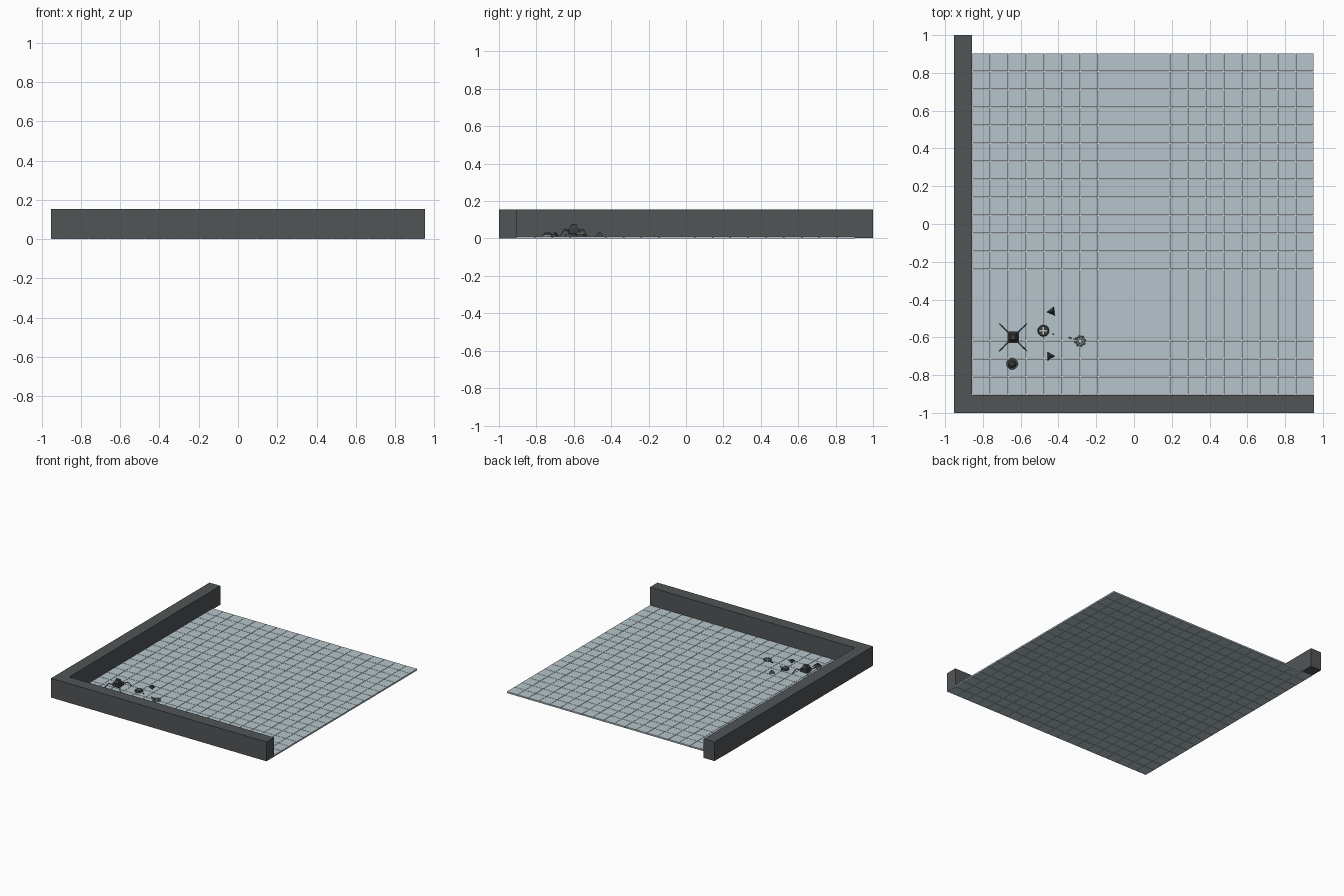
import bpy, bmesh, math
from mathutils import Vector, Matrix

if "Cube" in bpy.data.objects:
    bpy.data.objects.remove(bpy.data.objects["Cube"])


def mat(name, r, g, b):
    m = bpy.data.materials.new(name)
    m.diffuse_color = (r, g, b, 1)
    m.use_nodes = True
    m.node_tree.nodes["Principled BSDF"].inputs["Base Color"].default_value = m.diffuse_color
    return m


PALE = mat("pale blue grey", 0.47, 0.56, 0.60)
WALL = mat("wall grey", 0.083, 0.089, 0.093)
DARK = mat("dark grey", 0.045, 0.048, 0.05)
MID = mat("mid grey", 0.2, 0.21, 0.22)
LIGHT = mat("light grey", 0.5, 0.51, 0.52)
T = 0.0952       # tile pitch
FLOOR = 0.012    # floor top


def finish(name, bm, material):
    me = bpy.data.meshes.new(name)
    bmesh.ops.recalc_face_normals(bm, faces=bm.faces[:])
    bm.to_mesh(me)
    bm.free()
    me.materials.append(material)
    ob = bpy.data.objects.new(name, me)
    bpy.context.collection.objects.link(ob)
    return ob


def add_box(bm, lo, hi):
    lo, hi = Vector(lo), Vector(hi)
    s = hi - lo
    m = Matrix.Translation((lo + hi) / 2) @ Matrix.Diagonal((s.x, s.y, s.z, 1))
    bmesh.ops.create_cube(bm, size=1, matrix=m)


def box(name, lo, hi, material):
    bm = bmesh.new()
    add_box(bm, lo, hi)
    return finish(name, bm, material)


def cone(name, x, y, z0, z1, r0, r1, n, material, turn=0.0):
    bm = bmesh.new()
    m = Matrix.Translation((x, y, (z0 + z1) / 2)) @ Matrix.Rotation(turn, 4, 'Z')
    bmesh.ops.create_cone(bm, cap_ends=True, segments=n, radius1=r0, radius2=r1,
                          depth=z1 - z0, matrix=m)
    return finish(name, bm, material)


def add_rod(bm, a, b, r0, r1, n=6):
    a, b = Vector(a), Vector(b)
    d = b - a
    m = Matrix.Translation((a + b) / 2) @ d.to_track_quat('Z', 'Y').to_matrix().to_4x4()
    bmesh.ops.create_cone(bm, cap_ends=True, segments=n, radius1=r0, radius2=r1,
                          depth=d.length, matrix=m)


# Floor: 20 x 20 square tiles with hairline gaps
bm = bmesh.new()
g = 0.0012
for i in range(20):
    for j in range(20):
        x, y = -0.952 + i * T, -1 + j * T
        add_box(bm, (x + g, y + g, 0), (x + T - g, y + T - g, FLOOR))
finish("floor_tiles", bm, PALE)

# Walls, one tile thick
box("front_wall", (-0.952 + T, -1, 0.003), (0.952, -1 + T, 0.155), WALL)
box("left_wall", (-0.952, -1, 0.003), (-0.952 + T, 1, 0.155), WALL)

# Four-legged walker
cx, cy = -0.64, -0.6
legs = bmesh.new()
for sx in (-1, 1):
    for sy in (-1, 1):
        knee = (cx + sx * 0.05, cy + sy * 0.05, 0.05)
        add_rod(legs, (cx + sx * 0.02, cy + sy * 0.02, 0.035), knee, 0.005, 0.004)
        add_rod(legs, knee, (cx + sx * 0.073, cy + sy * 0.073, FLOOR), 0.004, 0.002)
finish("walker_legs", legs, MID)
box("walker_body", (cx - 0.03, cy - 0.03, 0.028), (cx + 0.03, cy + 0.03, 0.052), DARK)
cone("walker_turret", cx, cy, 0.052, 0.078, 0.032, 0.018, 4, DARK, math.pi / 4)
cone("walker_belly", cx, cy, 0.016, 0.028, 0.014, 0.022, 8, MID)

# Domed round token
cone("dome_rim", -0.645, -0.74, FLOOR, 0.02, 0.031, 0.028, 12, MID)
cone("dome_cap", -0.645, -0.74, 0.02, 0.033, 0.024, 0.013, 8, DARK)

# Round token with a raised cross
cx, cy = -0.48, -0.565
cone("cross_disc", cx, cy, FLOOR, 0.024, 0.031, 0.027, 12, DARK)
cross = bmesh.new()
add_box(cross, (cx - 0.02, cy - 0.004, 0.022), (cx + 0.02, cy + 0.004, 0.029))
add_box(cross, (cx - 0.004, cy - 0.02, 0.022), (cx + 0.004, cy + 0.02, 0.029))
finish("cross_mark", cross, LIGHT)

# Two three-sided wedge tokens
cone("upper_wedge", -0.435, -0.463, FLOOR, 0.033, 0.027, 0.006, 3, DARK, math.radians(97))
cone("lower_wedge", -0.445, -0.7, FLOOR, 0.033, 0.027, 0.006, 3, DARK, math.radians(-88))

# Broken ring of small blocks with a trailing tail
cx, cy = -0.285, -0.62
ring = bmesh.new()
for k in range(8):
    a = k * math.pi / 4 + 0.2
    x, y = cx + 0.024 * math.cos(a), cy + 0.024 * math.sin(a)
    add_rod(ring, (x, y, FLOOR), (x, y, 0.022), 0.008, 0.005, 5)
finish("ring_blocks", ring, MID)
cone("ring_core", cx, cy, FLOOR, 0.018, 0.014, 0.01, 8, LIGHT)
tail = bmesh.new()
for x, y in ((-0.32, -0.609), (-0.333, -0.605), (-0.342, -0.602), (-0.428, -0.583)):
    add_rod(tail, (x, y, FLOOR), (x, y, 0.018), 0.004, 0.003, 5)
finish("tail_bits", tail, DARK)
